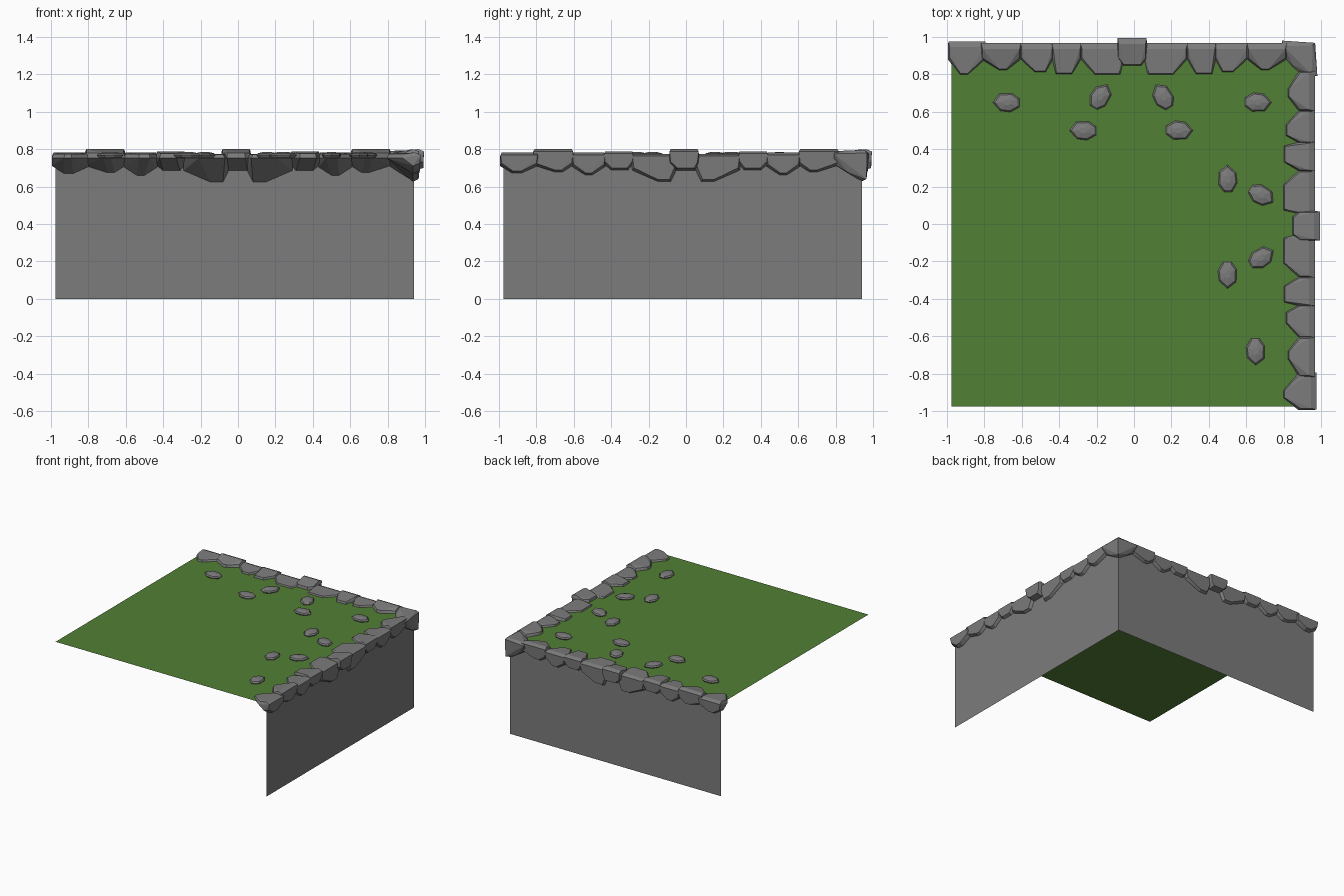
import bpy, bmesh, math
from mathutils import Vector

if "Cube" in bpy.data.objects:
    bpy.data.objects.remove(bpy.data.objects["Cube"])

GROUND = 0.76   # grass level
EDGE = 0.94     # wall planes
LOW = -0.975    # open ends of the tile


def material(name, rgb):
    m = bpy.data.materials.new(name)
    m.diffuse_color = (*rgb, 1)
    m.use_nodes = True
    m.node_tree.nodes["Principled BSDF"].inputs["Base Color"].default_value = m.diffuse_color
    return m


stone = material("stone grey", (0.20, 0.20, 0.20))
grass_green = material("grass green", (0.085, 0.215, 0.036))


def finish(name, bm, mat):
    me = bpy.data.meshes.new(name)
    bm.to_mesh(me)
    bm.free()
    me.materials.append(mat)
    ob = bpy.data.objects.new(name, me)
    bpy.context.collection.objects.link(ob)
    return ob


def quad(name, pts, mat):
    bm = bmesh.new()
    bm.faces.new([bm.verts.new(p) for p in pts])
    return finish(name, bm, mat)


def hull(name, pts):
    bm = bmesh.new()
    for p in pts:
        bm.verts.new(p)
    res = bmesh.ops.convex_hull(bm, input=bm.verts[:])
    junk = {g for g in res["geom_interior"] + res["geom_unused"]
            if isinstance(g, bmesh.types.BMVert)}
    bmesh.ops.delete(bm, geom=list(junk), context='VERTS')
    bmesh.ops.dissolve_limit(bm, angle_limit=math.radians(3),
                             verts=bm.verts[:], edges=bm.edges[:])
    bmesh.ops.recalc_face_normals(bm, faces=bm.faces[:])
    return finish(name, bm, stone)


# Grass sheet and the two cliff walls
quad("grass", [(LOW, LOW, GROUND), (EDGE, LOW, GROUND),
               (EDGE, EDGE, GROUND), (LOW, EDGE, GROUND)], grass_green)
quad("back_wall", [(EDGE, EDGE, 0), (LOW, EDGE, 0),
                   (LOW, EDGE, GROUND), (EDGE, EDGE, GROUND)], stone)
quad("right_wall", [(EDGE, LOW, 0), (EDGE, EDGE, 0),
                    (EDGE, EDGE, GROUND), (EDGE, LOW, GROUND)], stone)


def edge_rock(name, place, t0, t1, i0, i1, inner, top, b0, b1, bottom, out):
    """Rock folded over the cliff edge: t runs along it, o points outwards."""
    tm = (t0 + t1) / 2

    def shrink(t, k=0.9):
        return tm + (t - tm) * k
    pts = []
    # lying half: wide rim on the grass, smaller top face
    for t, o in ((t0, 0.88), (i0, inner), (i1, inner), (t1, 0.88)):
        pts.append((t, o, GROUND - 0.008))
        pts.append((shrink(t), o + 0.008, GROUND + 0.006 + 0.35 * (top - GROUND)))
    for t in (t0, t1):
        pts.append((shrink(t), out - 0.035, top))
        pts.append((shrink(t, 0.97), out - 0.004, top - 0.012))
    # hanging half: wide rim at the wall, smaller outer face
    side = bottom + 0.45 * (GROUND - bottom)
    for t, z in ((t0, side), (b0, bottom), (b1, bottom), (t1, side)):
        pts.append((t, EDGE - 0.005, z))
        pts.append((shrink(t), out - 0.008, z + 0.014))
    hull(name, [place(*p) for p in pts])


# Half of the row (mirrored about t = 0):
# t0, t1, inner t range, inner reach, top, bottom t range, bottom z
half_row = [
    (-0.82, -0.60, -0.72, -0.68, 0.82, 0.80, -0.70, -0.66, 0.675),
    (-0.61, -0.43, -0.53, -0.47, 0.81, 0.782, -0.54, -0.50, 0.660),
    (-0.44, -0.28, -0.42, -0.33, 0.80, 0.788, -0.40, -0.31, 0.685),
    (-0.29, -0.05, -0.21, -0.07, 0.795, 0.775, -0.15, -0.08, 0.625),
]
end_rock = (-0.995, -0.79, -0.93, -0.89, 0.795, 0.782, -0.93, -0.88, 0.67)
middle_rock = (-0.09, 0.07, -0.06, 0.04, 0.845, 0.80, -0.05, 0.05, 0.685)


def flip(r):
    return (-r[1], -r[0], -r[3], -r[2], r[4], r[5], -r[7], -r[6], r[8])


sides = {"back": lambda t, o, z: (t, o, z),
         "right": lambda t, o, z: (o, t, z)}
for side_name, place in sides.items():
    edge_rock(side_name + "_end_rock", place, *end_rock, 0.98)
    edge_rock(side_name + "_middle_rock", place, *middle_rock, 0.998)
    for i, r in enumerate(half_row):
        edge_rock(f"{side_name}_rock_a{i}", place, *r, 0.97)
        edge_rock(f"{side_name}_rock_b{i}", place, *flip(r), 0.97)

# Corner rock, symmetric about the diagonal
corner = [(0.84, 0.84, 0.752), (0.85, 0.85, 0.772), (0.955, 0.955, 0.796),
          (0.968, 0.968, 0.78), (0.965, 0.965, 0.64), (0.935, 0.935, 0.63)]
for a, b, z in ((0.79, 0.90, 0.752), (0.79, 0.98, 0.775), (0.80, 0.95, 0.79),
                (0.79, 0.945, 0.72), (0.86, 0.96, 0.68)):
    corner += [(a, b, z), (b, a, z)]
hull("corner_rock", corner)


def pebble(name, place, x, y, angle):
    """Flat seven-sided stone, pointed at one end."""
    outline = [(0.075, 0.0), (0.035, 0.045), (-0.02, 0.052), (-0.068, 0.025),
               (-0.068, -0.02), (-0.03, -0.048), (0.04, -0.046)]
    c, s = math.cos(math.radians(angle)), math.sin(math.radians(angle))
    pts = []
    for k, z in ((0.85, -0.005), (1.0, 0.008), (0.86, 0.018), (0.3, 0.026)):
        for u, v in outline:
            u, v = u * k, v * k
            pts.append(place(x + u * c - v * s, y + u * s + v * c, GROUND + z))
    hull(name, pts)


# Pebbles behind the edge, repeated along both sides
pebbles = [(-0.68, 0.65, 180), (-0.18, 0.68, 60), (-0.27, 0.50, 180),
           (0.155, 0.68, 122), (0.24, 0.50, 0)]
for side_name, place in sides.items():
    for i, (x, y, a) in enumerate(pebbles):
        pebble(f"{side_name}_pebble_{i}", place, x, y, a)
pebble("corner_pebble", sides["back"], 0.66, 0.65, 0)
